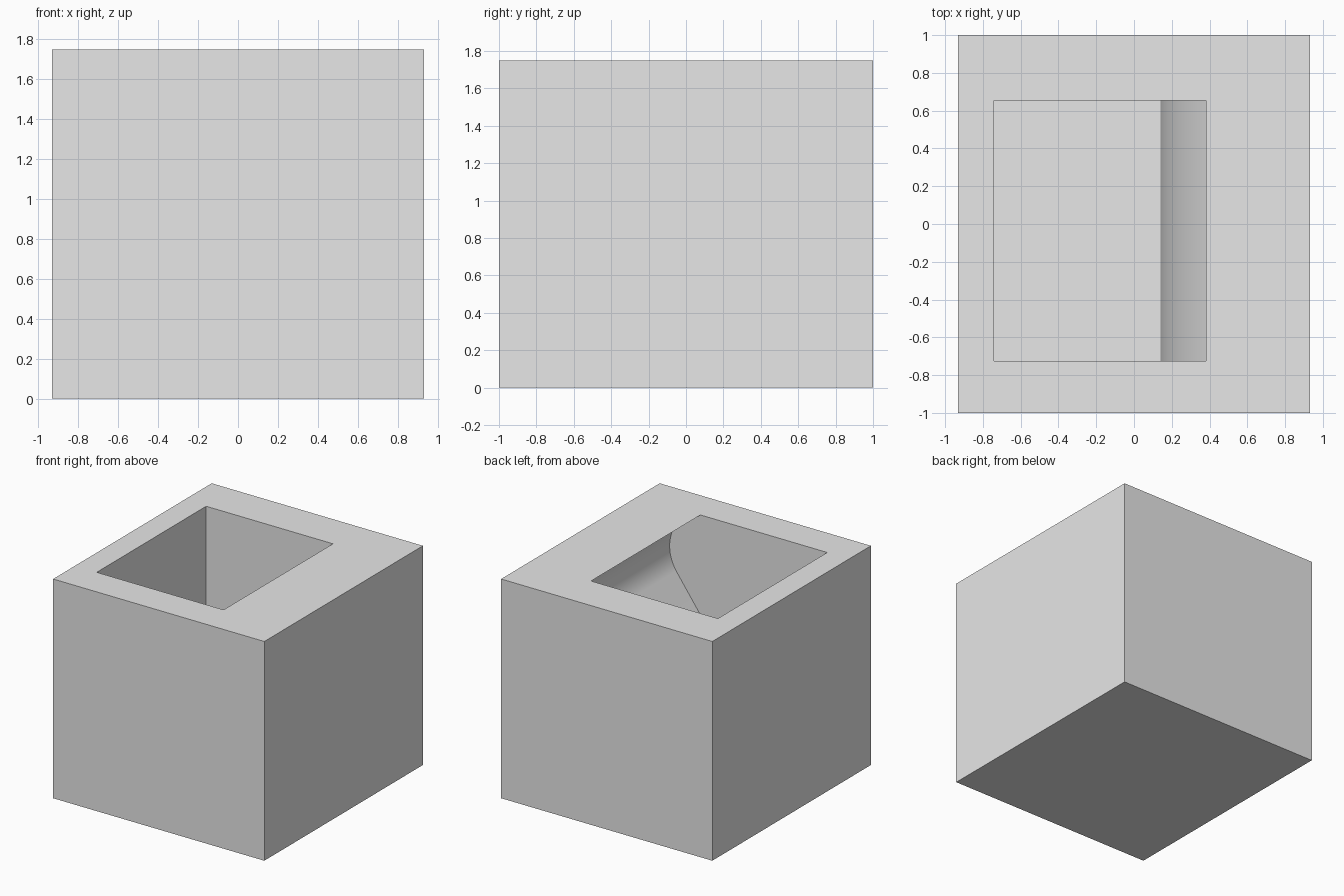
import bpy, bmesh, math

default = bpy.data.objects.get("Cube")
if default:
    bpy.data.objects.remove(default)

WIDTH, DEPTH, HEIGHT = 1.865, 2.0, 1.75
FLOOR = 0.19
FRONT, BACK = -0.725, 0.655          # pocket ends along y
LEFT, RIM, FOOT = -0.74, 0.38, 0.14  # pocket limits along x

grey = bpy.data.materials.new("light_grey")
grey.use_nodes = True
grey.diffuse_color = (0.8, 0.8, 0.8, 1)
grey.node_tree.nodes["Principled BSDF"].inputs["Base Color"].default_value = (0.8, 0.8, 0.8, 1)


def prism(name, profile, y0, y1):
    """Extrude an (x, z) outline from y0 to y1."""
    bm = bmesh.new()
    face = bm.faces.new([bm.verts.new((x, y0, z)) for x, z in profile])
    ext = bmesh.ops.extrude_face_region(bm, geom=[face])
    moved = [v for v in ext["geom"] if isinstance(v, bmesh.types.BMVert)]
    bmesh.ops.translate(bm, verts=moved, vec=(0, y1 - y0, 0))
    bmesh.ops.recalc_face_normals(bm, faces=bm.faces)
    mesh = bpy.data.meshes.new(name)
    bm.to_mesh(mesh)
    bm.free()
    mesh.materials.append(grey)
    obj = bpy.data.objects.new(name, mesh)
    bpy.context.collection.objects.link(obj)
    return obj


def arc(cx, cz, r, a0, a1, n):
    """Points on a circle in the xz plane, angles in degrees."""
    angles = [math.radians(a0 + (a1 - a0) * i / n) for i in range(n + 1)]
    return [(cx + r * math.cos(a), cz + r * math.sin(a)) for a in angles]


# Outer block
w = WIDTH / 2
block = prism("block", [(-w, 0), (w, 0), (w, HEIGHT), (-w, HEIGHT)], -DEPTH / 2, DEPTH / 2)

# Pocket outline: undercut bulge below the rim, sloping into a steep curved foot
SLOPE = 35
bulge_r, foot_r = 0.324, 1.33
bulge_x = 0.328
bulge_z = HEIGHT - math.sqrt(bulge_r ** 2 - (RIM - bulge_x) ** 2)
rim_angle = math.degrees(math.acos((RIM - bulge_x) / bulge_r))
bulge = arc(bulge_x, bulge_z, bulge_r, rim_angle, -SLOPE, 32)
foot_z = FLOOR
foot = arc(FOOT + foot_r, foot_z, foot_r, 180 - SLOPE, 180, 20)
outline = [(LEFT, FLOOR), (LEFT, HEIGHT + 0.1), (RIM, HEIGHT + 0.1)] + bulge + foot
pocket = prism("pocket_cutter", outline, FRONT, BACK)
pocket.hide_render = True
pocket.hide_set(True)

# Cut the pocket out of the block
cut = block.modifiers.new("pocket", "BOOLEAN")
cut.operation = "DIFFERENCE"
cut.solver = "EXACT"
cut.object = pocket
bpy.context.view_layer.update()
bpy.ops.object.select_all(action="DESELECT")
block.select_set(True)
bpy.context.view_layer.objects.active = block
bpy.ops.object.modifier_apply(modifier=cut.name)
bpy.data.objects.remove(pocket)

# Smooth the curved wall only
bpy.ops.object.shade_smooth_by_angle(angle=math.radians(30))
